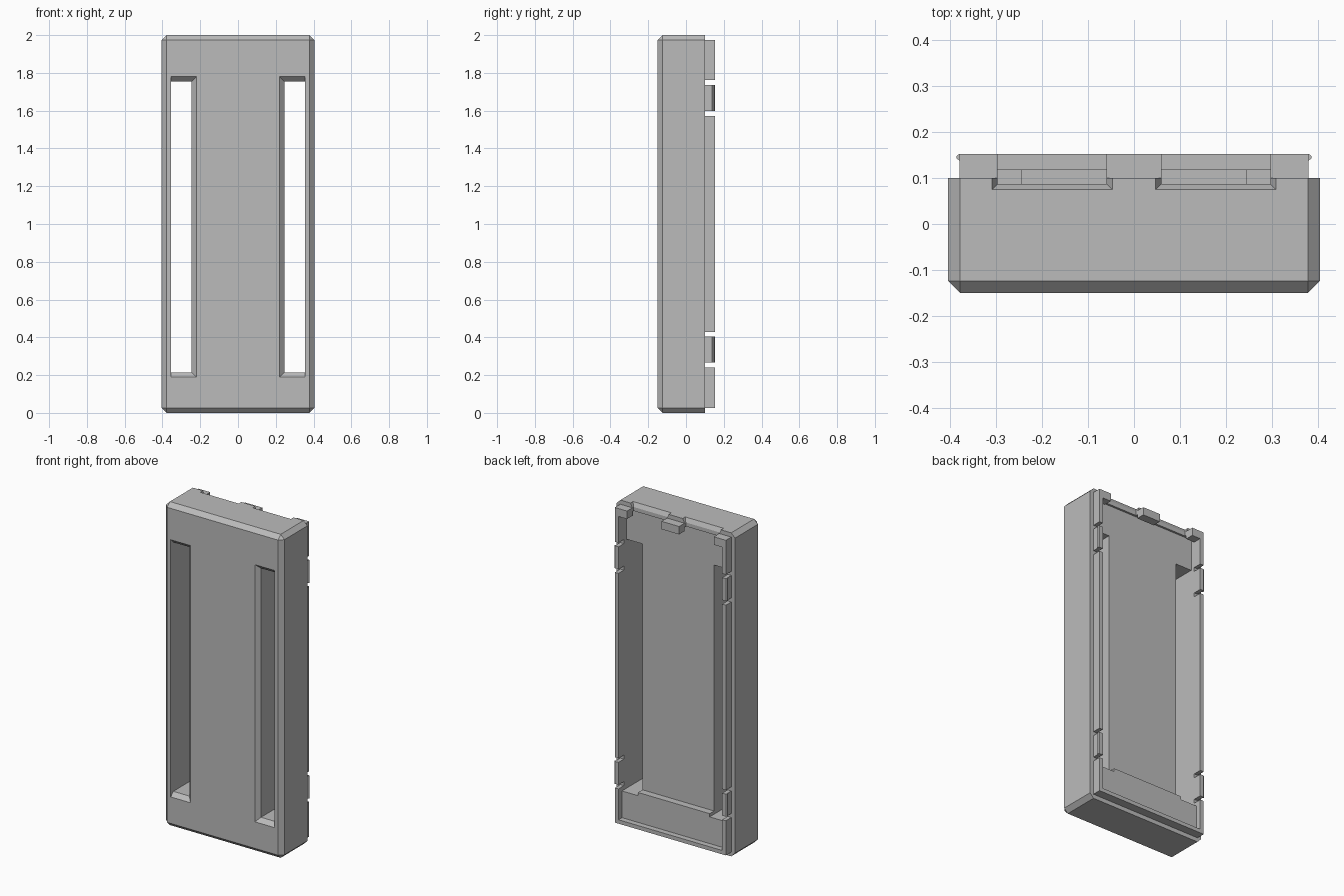
import bpy, bmesh

if "Cube" in bpy.data.objects:
    bpy.data.objects.remove(bpy.data.objects["Cube"])

grey = bpy.data.materials.new("grey_plastic")
grey.use_nodes = True
grey.diffuse_color = (0.5, 0.5, 0.5, 1)
grey.node_tree.nodes["Principled BSDF"].inputs["Base Color"].default_value = (0.5, 0.5, 0.5, 1)


def loft(name, start, end):
    """Solid between two matching loops of points."""
    bm = bmesh.new()
    a = [bm.verts.new(p) for p in start]
    b = [bm.verts.new(p) for p in end]
    bm.faces.new(a)
    bm.faces.new(b[::-1])
    for i in range(len(a)):
        j = (i + 1) % len(a)
        bm.faces.new((a[j], a[i], b[i], b[j]))
    bmesh.ops.recalc_face_normals(bm, faces=bm.faces)
    mesh = bpy.data.meshes.new(name)
    bm.to_mesh(mesh)
    bm.free()
    mesh.materials.append(grey)
    ob = bpy.data.objects.new(name, mesh)
    bpy.context.collection.objects.link(ob)
    return ob


def rect_xz(x0, x1, z0, z1, y):
    return [(x0, y, z0), (x1, y, z0), (x1, y, z1), (x0, y, z1)]


def rect_xy(x0, x1, y0, y1, z):
    return [(x0, y0, z), (x1, y0, z), (x1, y1, z), (x0, y1, z)]


def box(name, x0, x1, y0, y1, z0, z1):
    return loft(name, rect_xz(x0, x1, z0, z1, y0), rect_xz(x0, x1, z0, z1, y1))


def mirrored(points, s):
    return [(x * s, y, z) for x, y, z in points]


def combine(target, tool, operation):
    mod = target.modifiers.new(operation, 'BOOLEAN')
    mod.operation = operation
    mod.solver = 'EXACT'
    mod.object = tool
    with bpy.context.temp_override(object=target, active_object=target):
        bpy.ops.object.modifier_apply(modifier=mod.name)
    bpy.data.objects.remove(tool)


# Outer shell, chamfered everywhere except around the open back
shell = box("case_shell", -0.405, 0.405, -0.15, 0.10, 0, 2)
bm = bmesh.new()
bm.from_mesh(shell.data)
edges = [e for e in bm.edges if min(v.co.y for v in e.verts) < 0]
bmesh.ops.bevel(bm, geom=edges, offset=0.026, segments=1, affect='EDGES')
bm.to_mesh(shell.data)
bm.free()

# Raised rim
combine(shell, box("rim", -0.38, 0.38, 0.0, 0.153, 0.026, 1.974), 'UNION')

# Cavity: main recess, shallower foot, and opening inside the rim
combine(shell, box("cavity", -0.355, 0.355, 0.075, 0.10, 0.235, 1.95), 'DIFFERENCE')
combine(shell, box("opening", -0.355, 0.355, 0.095, 0.2, 0.235, 1.925), 'DIFFERENCE')
combine(shell, box("foot", -0.355, 0.355, 0.1185, 0.2, 0.05, 0.3), 'DIFFERENCE')

for s in (-1, 1):
    # Long slots with a chamfered front edge
    combine(shell, loft("slot", mirrored(rect_xz(0.245, 0.355, 0.215, 1.755, -0.2), s),
                        mirrored(rect_xz(0.245, 0.355, 0.215, 1.755, 0.2), s)), 'DIFFERENCE')
    combine(shell, loft("slot_chamfer", mirrored(rect_xz(0.21, 0.355, 0.18, 1.79, -0.16), s),
                        mirrored(rect_xz(0.245, 0.355, 0.215, 1.755, -0.125), s)), 'DIFFERENCE')
    # Finger notches in the top edge, flared outward
    combine(shell, loft("notch", mirrored(rect_xy(0.06, 0.297, 0.0875, 0.2, 1.9), s),
                        mirrored(rect_xy(0.06, 0.297, 0.0875, 0.2, 2.1), s)), 'DIFFERENCE')
    combine(shell, loft("notch_flare", mirrored(rect_xy(0.06, 0.297, 0.0875, 0.2, 1.974), s),
                        mirrored(rect_xy(0.041, 0.316, 0.0685, 0.2, 2.013), s)), 'DIFFERENCE')
    # Gaps that free the snap clips, and the clip ridges
    for mid in (0.335, 1.6675):
        for side in (-1, 1):
            z = mid + side * 0.082
            xs = sorted((s * 0.34, s * 0.42))
            combine(shell, box("gap", *xs, 0.10, 0.2, z - 0.0125, z + 0.0125), 'DIFFERENCE')
        ridge = [(0.37, 0.138), (0.38, 0.138), (0.387, 0.143), (0.387, 0.148), (0.38, 0.153), (0.37, 0.153)]
        ends = [[(x * s, y, mid + h) for x, y in ridge] for h in (-0.0695, 0.0695)]
        combine(shell, loft("clip_ridge", *ends), 'UNION')

for poly in shell.data.polygons:
    poly.use_smooth = False
